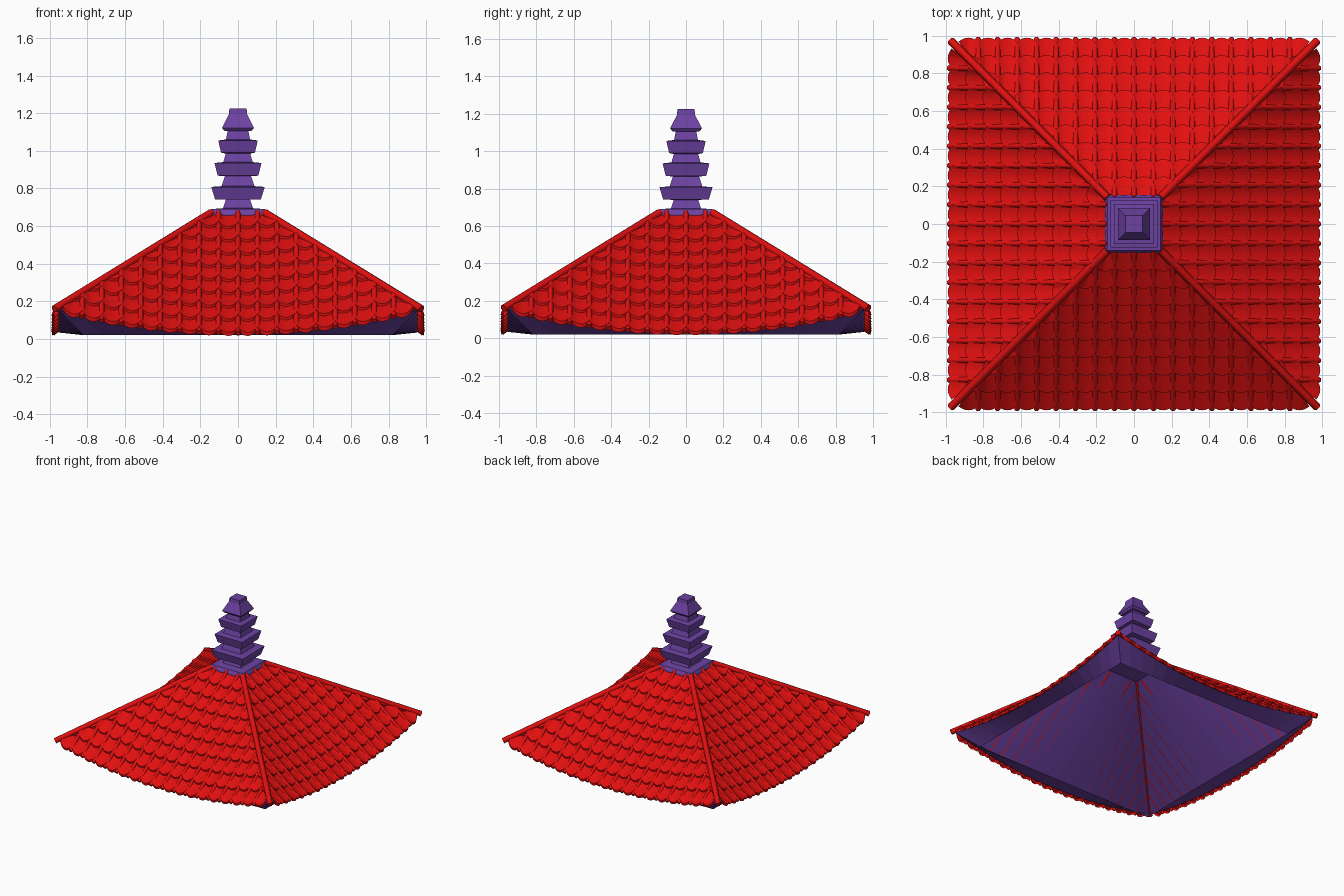
import bpy, bmesh, math
from mathutils import Vector, Matrix

if "Cube" in bpy.data.objects:
    bpy.data.objects.remove(bpy.data.objects["Cube"])


def material(name, color):
    m = bpy.data.materials.new(name)
    m.diffuse_color = (*color, 1)
    m.use_nodes = True
    m.node_tree.nodes["Principled BSDF"].inputs["Base Color"].default_value = m.diffuse_color
    return m


RED = material("red_tile", (0.75, 0.005, 0.005))
PURPLE = material("purple_wood", (0.15, 0.055, 0.36))
TURNS = [Matrix.Rotation(k * math.pi / 2, 4, 'Z') for k in range(4)]
TOP, EAVE = 0.14, 0.97      # distance from centre of roof top and eave
STEP, ROWS = 0.1035, 9      # rib spacing and tile rows


def roof(x, d, lift=0.0):
    """Point on the front slope: straight hips, sagging middle."""
    x = max(-d, min(d, x))
    t = (d - TOP) / (EAVE - TOP)
    z = 0.66 - 0.51 * t - 0.122 * t * (1 - (x / d) ** 2)
    return Vector((x, -d, z + lift))


def finish(name, bm, mat, recalc=False):
    bmesh.ops.dissolve_degenerate(bm, dist=1e-5, edges=bm.edges[:])
    if recalc:
        bmesh.ops.recalc_face_normals(bm, faces=bm.faces[:])
    me = bpy.data.meshes.new(name)
    bm.to_mesh(me)
    bm.free()
    ob = bpy.data.objects.new(name, me)
    bpy.context.collection.objects.link(ob)
    me.materials.append(mat)
    return ob


def grid(bm, rows):
    vs = [[bm.verts.new(p) for p in r] for r in rows]
    for a, b in zip(vs, vs[1:]):
        for i in range(len(a) - 1):
            bm.faces.new((a[i], b[i], b[i + 1], a[i + 1]))


def tubes(name, paths, radius, mat):
    cu = bpy.data.curves.new(name, 'CURVE')
    cu.dimensions = '3D'
    cu.bevel_depth, cu.bevel_resolution, cu.use_fill_caps = radius, 1, True
    for path in paths:
        sp = cu.splines.new('POLY')
        sp.points.add(len(path) - 1)
        for pt, p in zip(sp.points, path):
            pt.co = (*p, 1)
    ob = bpy.data.objects.new(name, cu)
    bpy.context.collection.objects.link(ob)
    cu.materials.append(mat)


# scalloped roof tiles: dished, overlapping, with a lip on the lower end
bm = bmesh.new()
us = [-1, -0.67, -0.33, 0, 0.33, 0.67, 1]
pitch = (EAVE - TOP) / ROWS
for turn in TURNS:
    for col in range(-9, 9):
        cx = (col + 0.5) * STEP
        for r in range(ROWS):
            d0, d1 = TOP + r * pitch, TOP + (r + 1) * pitch
            if min(abs(cx - STEP / 2), abs(cx + STEP / 2)) > d1:
                continue
            rows = []
            for d, lift in ((d0, 0.004), (d1, 0.022), (d1 - 0.004, 0.0)):
                row = []
                for u in us:
                    bulge = 0.02 * (1 - u * u) if d != d0 else 0
                    row.append(turn @ roof(cx + u * STEP / 2, d + bulge, lift + 0.01 * u * u))
                rows.append(row)
            grid(bm, rows)
finish("roof_tiles", bm, RED)

# purple underlay below the tiles
bm = bmesh.new()
for turn in TURNS:
    grid(bm, [[turn @ roof(d * i / 8, d, -0.004) for i in range(-8, 9)]
              for d in [TOP + (0.955 - TOP) * j / 6 for j in range(7)]])
finish("roof_underlay", bm, PURPLE)

# soffit: curved outer edge along the eave, level inner edge
bm = bmesh.new()
for turn in TURNS:
    outer = [turn @ roof(0.955 * i / 8, 0.955, -0.005) for i in range(-8, 9)]
    inner = [turn @ Vector((0.82 * i / 8, -0.82, 0.02)) for i in range(-8, 9)]
    grid(bm, [inner, outer])
finish("eave_soffit", bm, PURPLE)

# thin ribs between tile columns
ribs = []
for turn in TURNS:
    for k in range(-8, 9):
        x = k * STEP
        a, b = max(abs(x), TOP), 0.985
        ribs.append([turn @ roof(x, a + (b - a) * j / 5, 0.013) for j in range(6)])
tubes("roof_ribs", ribs, 0.015, RED)

# hip ridges on the four corners
tubes("hip_ridges", [[t @ roof(-TOP, TOP, 0.012), t @ roof(-0.975, 0.975, 0.012)]
                     for t in TURNS], 0.021, RED)

# square tiered spire: (half width, height)
profile = [(0.14, 0.645), (0.155, 0.65), (0.155, 0.665), (0.142, 0.69), (0.08, 0.695),
           (0.065, 0.74), (0.122, 0.742), (0.142, 0.808), (0.088, 0.812),
           (0.07, 0.865), (0.108, 0.868), (0.125, 0.935), (0.078, 0.94),
           (0.065, 0.985), (0.09, 0.99), (0.105, 1.055), (0.064, 1.06),
           (0.055, 1.105), (0.072, 1.106), (0.085, 1.122), (0.048, 1.195),
           (0.046, 1.225)]
bm = bmesh.new()
rings = [[bm.verts.new((w * sx, w * sy, z)) for sx, sy in ((1, 1), (-1, 1), (-1, -1), (1, -1))]
         for w, z in profile]
for a, b in zip(rings, rings[1:]):
    for i in range(4):
        j = (i + 1) % 4
        bm.faces.new((a[i], a[j], b[j], b[i]))
bm.faces.new(rings[0][::-1])
bm.faces.new(rings[-1])
finish("spire", bm, PURPLE, True)
